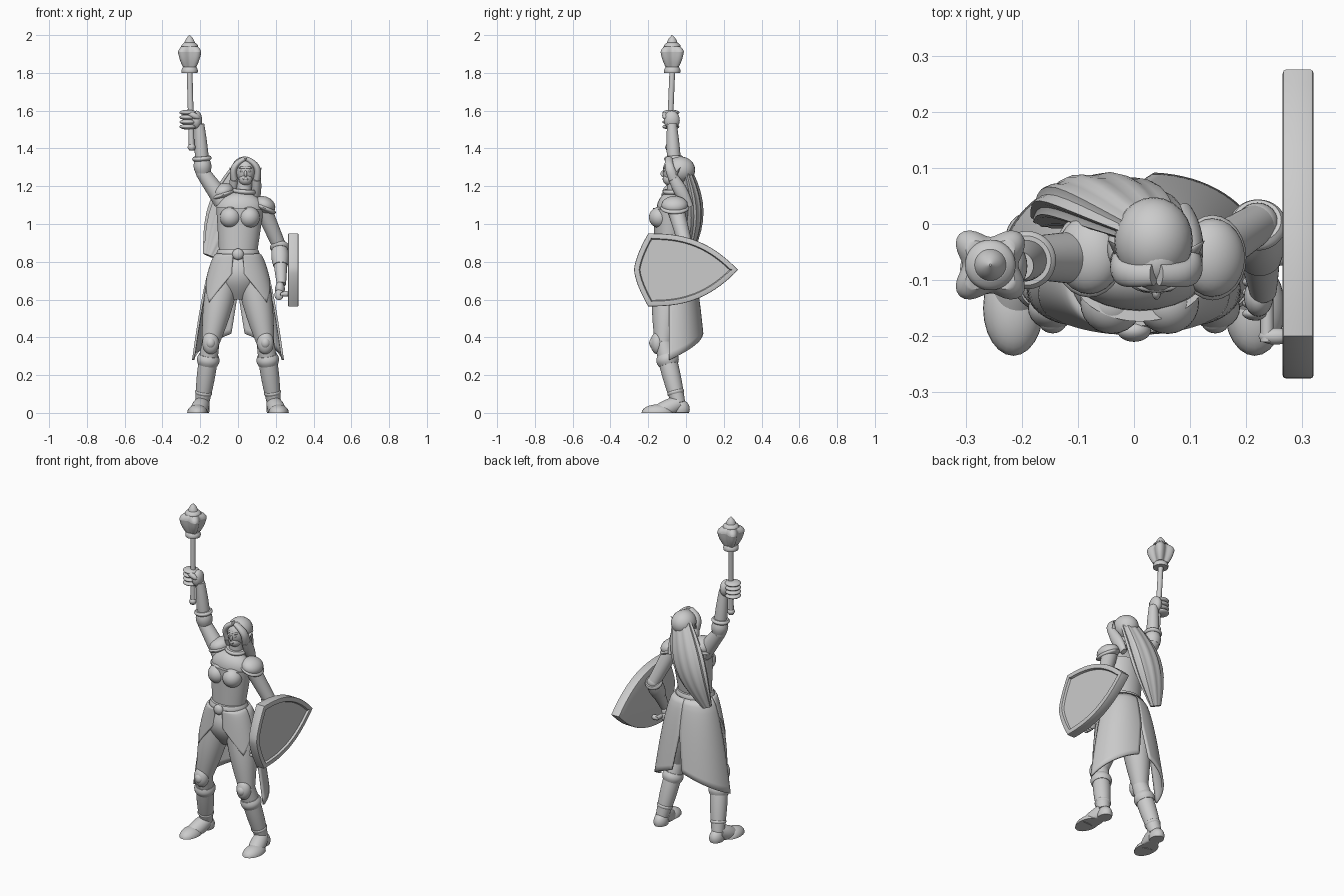
import bpy, bmesh, math
from mathutils import Vector, Euler

if "Cube" in bpy.data.objects:
    bpy.data.objects.remove(bpy.data.objects["Cube"])

colour = (.6, .6, .6, 1)
grey = bpy.data.materials.new("plain_grey")
grey.use_nodes = True
grey.diffuse_color = colour
grey.node_tree.nodes["Principled BSDF"].inputs["Base Color"].default_value = colour


def point(x, y, z):
    return Vector((x, y, z))


def finish(name, bm):
    """Turn a bmesh into a named, smooth shaded object resting on the ground."""
    for vert in bm.verts:
        vert.co.z = max(vert.co.z, 0)
    bmesh.ops.recalc_face_normals(bm, faces=bm.faces)
    mesh = bpy.data.meshes.new(name)
    bm.to_mesh(mesh)
    bm.free()
    mesh.materials.append(grey)
    obj = bpy.data.objects.new(name, mesh)
    bpy.context.collection.objects.link(obj)
    bpy.ops.object.select_all(action='DESELECT')
    obj.select_set(True)
    bpy.context.view_layer.objects.active = obj
    bpy.ops.object.shade_smooth_by_angle(angle=math.radians(40))
    return obj


def tube(name, start, end, radius, end_radius, bulge=0, bow=(0, 0, 0), depth=1, lobes=0, ripple=0):
    """Tapering limb that may swell and bow in the middle, with optional lobes around it."""
    sides, steps = 48, 10
    bm, loops = bmesh.new(), []
    bow = Vector(bow)
    for i in range(steps + 1):
        t = i / steps
        swell = math.sin(math.pi * t)
        centre = start.lerp(end, t) + bow * swell
        along = (end - start + bow * math.pi * math.cos(math.pi * t)).normalized()
        across = Vector((1, 0, 0))
        across = (across - along * across.dot(along)).normalized()
        other = along.cross(across) * depth
        size = radius + (end_radius - radius) * t + bulge * swell
        loop = []
        for k in range(sides):
            a = math.tau * k / sides
            reach = size * (1 - ripple * math.cos(lobes * a))
            loop.append(bm.verts.new(centre + (across * math.cos(a) + other * math.sin(a)) * reach))
        loops.append(loop)
    for lower, upper in zip(loops, loops[1:]):
        for k in range(sides):
            bm.faces.new((lower[k], lower[k - 1], upper[k - 1], upper[k]))
    bm.faces.new(loops[0])
    bm.faces.new(loops[-1])
    return finish(name, bm)


def cuff(name, start, end, low, high, radius, depth=1):
    """Padded sleeve covering part of the line from start to end."""
    tube(name, start.lerp(end, low), start.lerp(end, high), radius, radius, bulge=.008, depth=depth)


def ball(name, centre, radii, tilt=0):
    bm = bmesh.new()
    bmesh.ops.create_uvsphere(bm, u_segments=24, v_segments=16, radius=1)
    turn = Euler((0, math.radians(tilt), 0)).to_matrix()
    for vert in bm.verts:
        vert.co = turn @ (vert.co * Vector(radii)) + centre
    return finish(name, bm)


def skirt(name, side, start, end, hem, slit=0):
    """Half of a flared cloth sheet hanging from the waist, between two angles."""
    bm, rows, columns = bmesh.new(), 14, 20
    grid = []
    for i in range(columns + 1):
        s, line = i / columns, []
        for j in range(rows + 1):
            drop = (waist.z - hem(s)) * j / rows
            opening = slit * max(0, drop - .2)
            angle = math.radians(start + (end - opening - start) * s)
            flare = drop ** .6
            reach = .1 + (.13 * flare if angle > 0 else .02 * drop)
            x = (.11 + .18 * flare) * abs(math.cos(angle)) ** .9
            y = waist.y + math.copysign(reach * abs(math.sin(angle)) ** .9, angle)
            line.append(bm.verts.new((side * x, y, waist.z - drop)))
        grid.append(line)
    for left, right in zip(grid, grid[1:]):
        for j in range(rows):
            bm.faces.new((left[j], left[j + 1], right[j + 1], right[j]))
    cloth = finish(name, bm).modifiers.new("thickness", 'SOLIDIFY')
    cloth.thickness, cloth.offset = .012, 0


# Body joints
waist = point(0, -.09, .84)
chest = point(.01, -.08, 1.08)
throat = point(.03, -.06, 1.16)
face = point(.04, -.065, 1.28)
crotch = point(0, -.09, .6)

# Torso, belt and hips
tube("torso", waist, chest, .1, .125, depth=.75)
ball("shoulders", chest, (.125, .075, .09))
tube("hips", waist, crotch, .1, .05, bulge=.06, depth=.8)
cuff("belt", waist, crotch, -.1, .1, .106, depth=.87)
ball("buckle", waist + point(0, -.1, 0), (.03, .02, .03))
tube("neck", throat, face, .042, .035)
cuff("collar", throat, face, 0, .2, .055)

# Legs, boots, coat tails and front panels, mirrored
for side, tag in ((1, "left_"), (-1, "right_")):
    hip = point(side * .075, -.09, .73)
    knee = point(side * .145, -.12, .37)
    ankle = point(side * .19, -.04, .05)
    toe = point(side * .215, -.15, 0)
    front = Vector((0, -.03, 0))
    ball(tag + "bust", chest + point(side * .05, -.06, -.045), (.056, .056, .056))
    tube(tag + "thigh", hip, knee, .085, .046, bulge=.01)
    ball(tag + "knee", knee, (.046, .046, .046))
    tube(tag + "shin", knee, ankle, .046, .036, bulge=.008)
    cuff(tag + "boot_cuff", knee, ankle, .2, .36, .052)
    cuff(tag + "ankle_strap", knee, ankle, .78, .86, .038)
    ball(tag + "knee_pad", knee + front, (.044, .038, .06))
    ball(tag + "knee_boss", knee + front * 1.7, (.026, .024, .03))
    tube(tag + "instep", ankle, toe, .04, .04, bulge=.006)
    ball(tag + "toes", toe, (.054, .085, .045))
    ball(tag + "heel", point(ankle.x, -.03, .02), (.04, .05, .05))
    skirt(tag + "coat_tail", side, 0, 90, lambda s: .28 + .14 * s, slit=35)
    skirt(tag + "front_panel", side, -80, 0, lambda s: .585 + .3 * abs(s - .5))

# Raised right arm
shoulder = point(-.08, -.06, 1.12)
elbow = point(-.185, -.06, 1.27)
wrist = point(-.205, -.075, 1.53)
tube("right_upper_arm", shoulder, elbow, .05, .038)
ball("right_elbow", elbow, (.038, .038, .038))
tube("right_forearm", elbow, wrist, .036, .026, bulge=.004)
cuff("right_bracer", elbow, wrist, 0, .28, .039)
cuff("right_bracer_rim", elbow, wrist, .25, .34, .044)
palm = wrist + point(-.015, 0, .02)
ball("right_palm", palm, (.03, .042, .05))
for i in range(4):
    ball(f"right_finger_{i}", palm + point(-.045, -.005, .025 * i - .035), (.045, .045, .015))
ball("right_thumb", palm + point(-.015, -.035, .025), (.035, .016, .016), tilt=25)

# Lowered left arm
shoulder = point(.125, -.06, 1.1)
elbow = point(.22, 0, .88)
wrist = point(.23, -.12, .68)
tube("left_upper_arm", shoulder, elbow, .046, .036)
ball("left_elbow", elbow, (.038, .038, .038))
tube("left_forearm", elbow, wrist, .037, .024, bulge=.004)
cuff("left_bracer", elbow, wrist, 0, .5, .038)
cuff("left_bracer_rim", elbow, wrist, -.05, .08, .043)
palm = wrist + point(-.008, -.01, -.025)
ball("left_palm", palm, (.026, .035, .04))
for i in range(4):
    ball(f"left_finger_{i}", palm + point(-.005, .019 * i - .03, -.03), (.024, .012, .028))
tube("shield_grip", palm + point(.015, -.08, -.025), palm + point(.015, .08, -.025), .012, .012)
for reach in (-.07, .07):
    ball("grip_mount", palm + point(.03, reach, -.025), (.03, .015, .015))

# Shoulder guards
for tag, centre, tilt in (("left", point(.14, -.06, 1.1), 25), ("right", point(-.08, -.055, 1.17), -20)):
    ball(tag + "_shoulder_guard", centre, (.06, .07, .045), tilt)
    ball(tag + "_shoulder_rim", centre + point(0, 0, -.015), (.066, .076, .02), tilt)

# Head, face and hair
ball("head", face, (.052, .058, .07))
ball("jaw", face + point(0, -.024, -.042), (.036, .034, .034))
ball("nose", face + point(0, -.057, -.014), (.008, .013, .018))
ball("lips", face + point(0, -.054, -.042), (.016, .006, .006))
ball("brow", face + point(0, -.045, .018), (.037, .012, .008))
ball("hair_cap", face + point(-.005, .035, .007), (.07, .078, .07))
for side, tag in ((1, "left_"), (-1, "right_")):
    ball(tag + "eye", face + point(side * .02, -.05, 0), (.01, .006, .006))
    tube(tag + "ear", face + point(side * .05, 0, -.04), face + point(side * .085, .035, .02), .02, .001, depth=.6)
    part = face + point(side * .005, -.025, .065)
    temple = face + point(side * .06, 0, -.04)
    nape = throat + point(side * .06, .08, -.07)
    tube(tag + "fringe", part, temple, .014, .02, bow=(side * .025, -.01, .01), depth=1.4)
    tube(tag + "lock", temple, nape, .022, .015, bulge=.008, depth=1.3)
tube("hair_sweep", face + point(0, .055, .03), point(-.15, .01, .83), .055, .035, bulge=.055,
     bow=(0, .04, 0), depth=.5, lobes=11, ripple=.06)

# Mace: shaft, then stacked sections of the four-lobed head
pommel = point(-.245, -.09, 1.39)
socket = point(-.256, -.073, 1.8)
tube("mace_shaft", pommel, socket, .015, .015)
cuff("mace_pommel", pommel, socket, 0, .08, .013)
height = 0
for name, rise, low, high, ripple in (("collar", .03, .042, .036, 0), ("flanges", .08, .036, .064, .22),
                                      ("crown", .03, .064, .045, .22), ("neck", .02, .045, .028, 0),
                                      ("tip", .04, .028, .002, 0)):
    base = socket + point(0, 0, height)
    height += rise
    tube("mace_" + name, base, socket + point(0, 0, height), low, high, bulge=.004, lobes=4, ripple=ripple)

# Shield: pointed plate with a raised rim, shaped by one curve per edge
middle, half, length = .757, .193, .475
outline = []
for i in range(-12, 12):
    h = i / 12
    outline.append((abs(h) ** 1.5 * .075 - .275, h * half))
for sign in (1, -1):
    edge = [(length * t / 20 - .2, sign * half * (1 - (t / 20) ** 2.6)) for t in range(20)]
    outline += edge if sign > 0 else [(length - .2, 0)] + edge[:0:-1]
bm = bmesh.new()
back = bm.faces.new([bm.verts.new((.265, y, middle + z)) for y, z in outline])
raised = bmesh.ops.extrude_face_region(bm, geom=[back], use_keep_orig=True)["geom"]
bmesh.ops.translate(bm, vec=(.055, 0, 0), verts=[g for g in raised if isinstance(g, bmesh.types.BMVert)])
front = next(g for g in raised if isinstance(g, bmesh.types.BMFace))
bmesh.ops.recalc_face_normals(bm, faces=bm.faces)
rims = list(front.edges) + list(back.edges)
bmesh.ops.bevel(bm, geom=rims, offset=.005, segments=2, profile=.5, affect='EDGES')
front = max(bm.faces, key=lambda f: f.calc_center_median().x + f.calc_area())
bmesh.ops.inset_region(bm, faces=[front], thickness=.022)
bmesh.ops.inset_region(bm, faces=[front], thickness=.005, depth=-.012)
finish("shield", bm)
